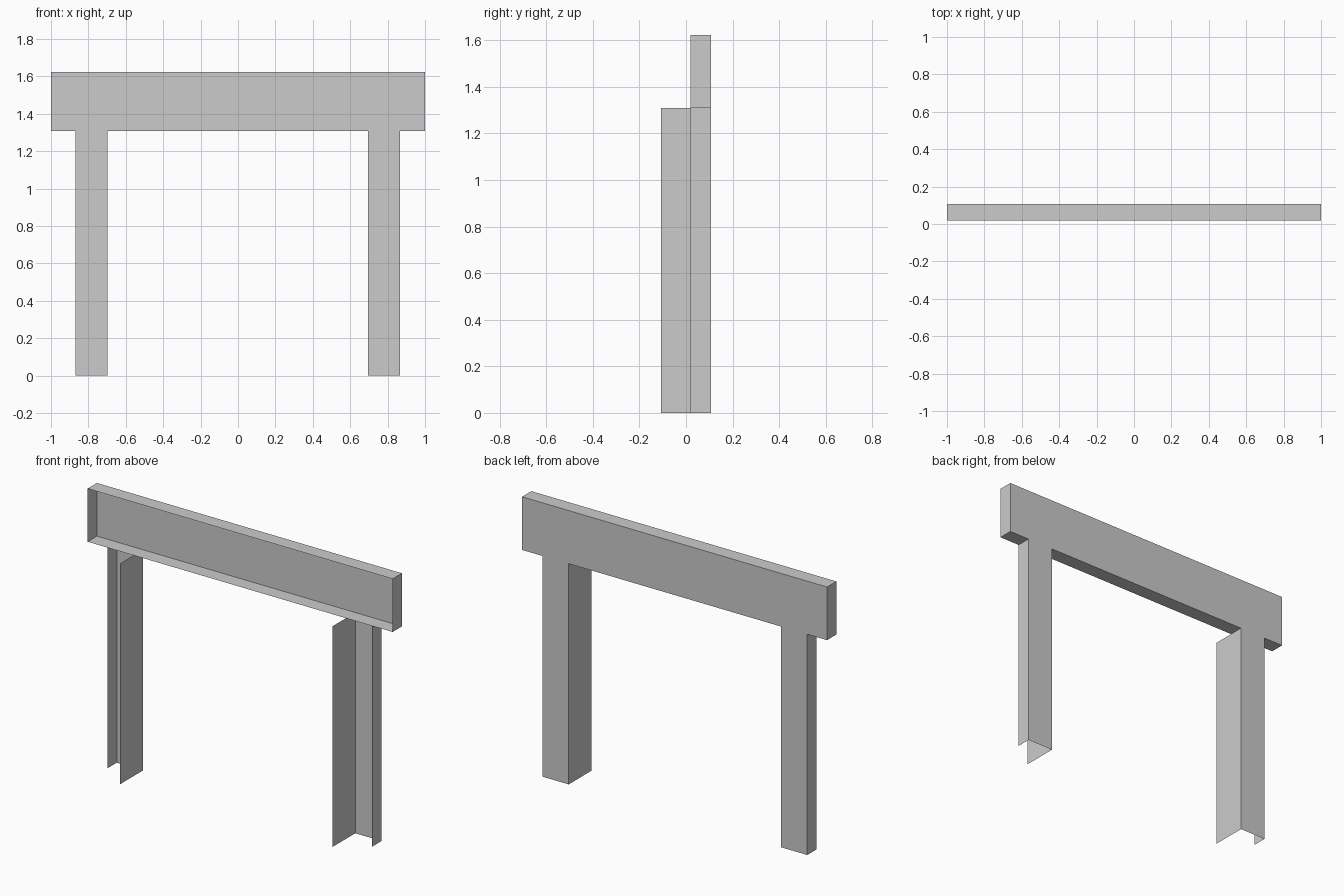
import bpy
import bmesh
from mathutils import Vector

if "Cube" in bpy.data.objects:
    bpy.data.objects.remove(bpy.data.objects["Cube"])

BACK, LIP, FRONT = 0.107, 0.02, -0.107   # depths: back panel, short flange, long flange
BEAM_Z, TOP_Z = 1.308, 1.623


def finish(name, bm):
    mesh = bpy.data.meshes.new(name)
    bm.to_mesh(mesh)
    bm.free()
    obj = bpy.data.objects.new(name, mesh)
    bpy.context.collection.objects.link(obj)
    return obj


def open_tray(name, lo, hi):
    """Thin sheet box with its front (-y) side open."""
    lo, hi = Vector(lo), Vector(hi)
    bm = bmesh.new()
    bmesh.ops.create_cube(bm, size=1)
    bmesh.ops.scale(bm, vec=hi - lo, verts=bm.verts)
    bmesh.ops.translate(bm, vec=(lo + hi) / 2, verts=bm.verts)
    bm.normal_update()
    front = [f for f in bm.faces if f.normal.y < -0.5]
    bmesh.ops.delete(bm, geom=front, context='FACES_ONLY')
    return finish(name, bm)


def channel(name, outline, height):
    """Thin sheet channel: an open plan outline raised from the floor."""
    bm = bmesh.new()
    verts = [bm.verts.new((x, y, 0)) for x, y in outline]
    edges = [bm.edges.new(pair) for pair in zip(verts, verts[1:])]
    new = bmesh.ops.extrude_edge_only(bm, edges=edges)["geom"]
    raised = [g for g in new if isinstance(g, bmesh.types.BMVert)]
    bmesh.ops.translate(bm, vec=(0, 0, height), verts=raised)
    # Face the sheet outward: the back panel must look towards +y
    bm.normal_update()
    panel = max(bm.faces, key=lambda f: f.calc_center_median().y)
    if panel.normal.y < 0:
        bmesh.ops.reverse_faces(bm, faces=bm.faces)
    return finish(name, bm)


# Crossbeam: full-width shallow tray
open_tray("crossbeam", (-1, LIP, BEAM_Z), (1, BACK, TOP_Z))

# Legs: short outer flange, back panel, long inner flange
for name, outer, inner in (("left_leg", -0.87, -0.698), ("right_leg", 0.866, 0.694)):
    channel(name, [(outer, LIP), (outer, BACK), (inner, BACK), (inner, FRONT)], BEAM_Z)
